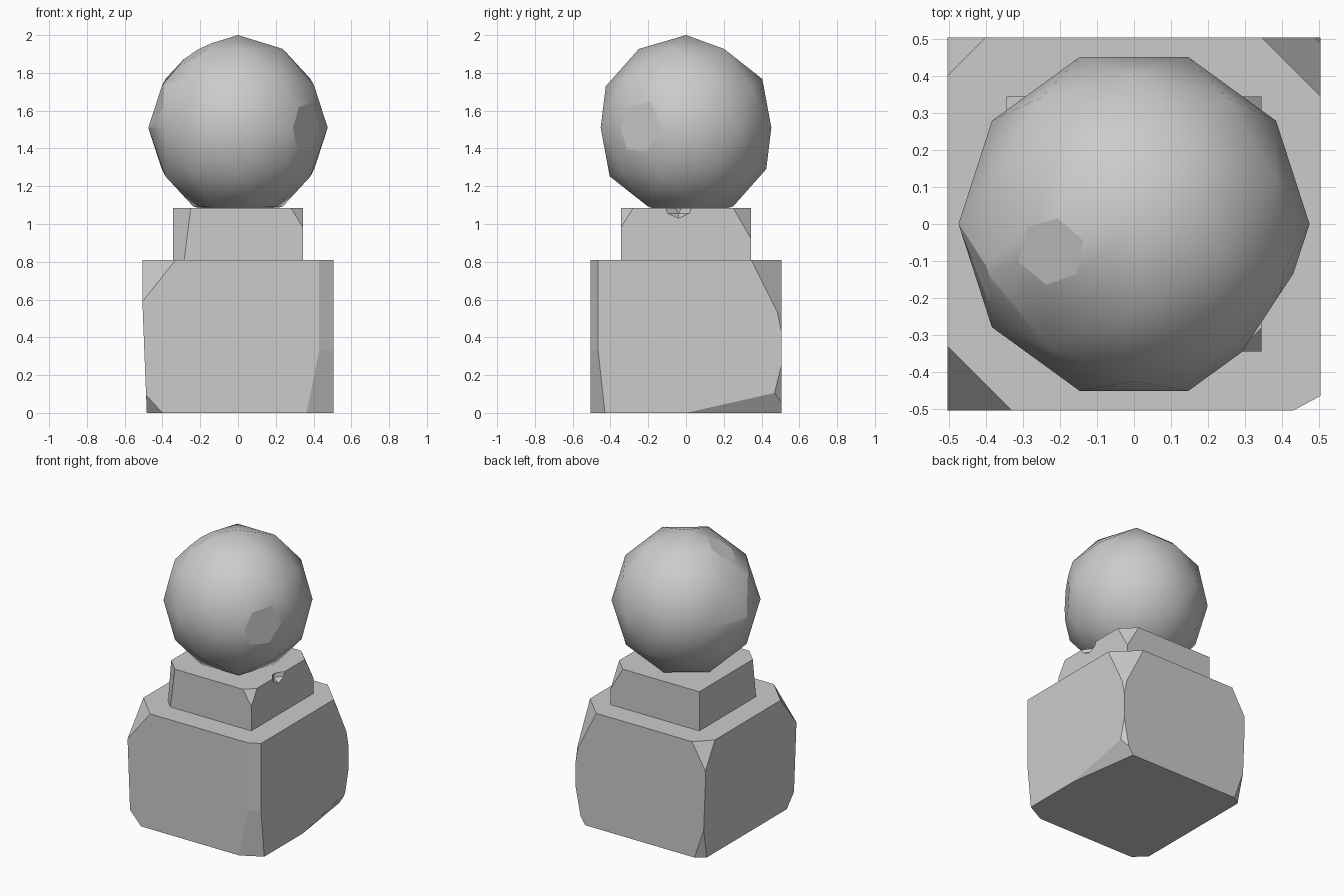
import bpy, bmesh
from mathutils import Vector, Matrix
from math import pi

if "Cube" in bpy.data.objects:
    bpy.data.objects.remove(bpy.data.objects["Cube"])

GREY = (0.6, 0.6, 0.6, 1.0)
stone = bpy.data.materials.new("grey stone")
stone.use_nodes = True
stone.diffuse_color = GREY
stone.node_tree.nodes["Principled BSDF"].inputs["Base Color"].default_value = GREY


def slice_off(bm, point, normal):
    """Remove everything beyond a plane and cap the cut with a crisp face."""
    geom = bm.verts[:] + bm.edges[:] + bm.faces[:]
    cut = bmesh.ops.bisect_plane(bm, geom=geom, dist=1e-5, plane_co=point,
                                 plane_no=normal, clear_outer=True)["geom_cut"]
    edges = [e for e in cut if isinstance(e, bmesh.types.BMEdge)]
    if edges:
        bmesh.ops.edgeloop_fill(bm, edges=edges)
        for e in edges:
            e.smooth = False


def chip(bm, centre, a, b, c):
    """Slice off the corner outside the plane through three points."""
    a, b, c = Vector(a), Vector(b), Vector(c)
    n = (b - a).cross(c - a).normalized()
    if n.dot(a - centre) < 0:
        n = -n
    slice_off(bm, a, n)


def block(half, z0, z1):
    bm = bmesh.new()
    bmesh.ops.create_cube(bm, size=1)
    bmesh.ops.scale(bm, vec=(2 * half, 2 * half, z1 - z0), verts=bm.verts)
    bmesh.ops.translate(bm, vec=(0, 0, (z0 + z1) / 2), verts=bm.verts)
    return bm, Vector((0, 0, (z0 + z1) / 2))


def finish(bm, name, smooth=False):
    bmesh.ops.recalc_face_normals(bm, faces=bm.faces)
    for f in bm.faces:
        f.smooth = smooth
    mesh = bpy.data.meshes.new(name)
    bm.to_mesh(mesh)
    bm.free()
    mesh.materials.append(stone)
    obj = bpy.data.objects.new(name, mesh)
    bpy.context.collection.objects.link(obj)
    return obj


# Base block with worn corners
H, T = 0.505, 0.81
bm, mid = block(H, 0, T)
base_chips = [
    # front right corner: top, worn side, bottom
    ((-0.33, -H, T), (-H, -0.33, T), (-H, -H, 0.59)),
    ((-H, 0, 0.56), (-H, 0.3, 0.56), (-0.483, 0, 0)),
    ((-0.4, -H, 0), (-0.483, -H, 0.09), (-0.483, -0.43, 0)),
    # front left edge
    ((H, -H, 0.7), (0.43, -H, 0.33), (H, -0.465, 0.33)),
    ((0.43, -H, 0), (0.43, -H, 0.33), (H, -0.465, 0.33)),
    # back left corner: top, below it, then bottom
    ((0.345, H, T), (H, 0.345, T), (0.48, 0.48, 0.59)),
    ((H, 0.46, 0.65), (0.46, H, 0.65), (H, H, 0.43)),
    ((H, H, 0.25), (H, 0.46, 0.07), (0.47, H, 0.07)),
    ((H, 0, 0), (H, 0.4, 0.09), (0.44, 0.45, 0)),
    # back right corner: top and bottom
    ((-0.4, H, T), (-H, 0.4, T), (-H, H, 0.63)),
    ((-0.42, H, 0), (-0.483, 0.46, 0), (-0.495, H, 0.22)),
]
for pts in base_chips:
    chip(bm, mid, *pts)
finish(bm, "base_block")

# Neck block
N, B, T = 0.345, 0.81, 1.085
bm, mid = block(N, B, T)
neck_chips = [
    ((-0.25, -N, T), (-0.285, -N, B), (-N, -0.25, T)),
    ((0.28, -N, T), (N, -0.28, T), (N, -N, 0.98)),
    ((0.25, N, T), (N, 0.25, T), (N, N, 0.92)),
]
for pts in neck_chips:
    chip(bm, mid, *pts)
neck = finish(bm, "neck_block")

# Small notch in the top edge of the neck
bm = bmesh.new()
bmesh.ops.create_icosphere(bm, subdivisions=1, radius=0.12,
                           matrix=Matrix.Translation((0.41, -0.04, 1.11)))
cutter = finish(bm, "notch_cutter")
cutter.hide_render = True
mod = neck.modifiers.new("notch", "BOOLEAN")
mod.operation, mod.object = "DIFFERENCE", cutter
result = bpy.data.meshes.new_from_object(
    neck.evaluated_get(bpy.context.evaluated_depsgraph_get()))
neck.modifiers.clear()
neck.data = result
bpy.data.objects.remove(cutter)

# Faceted ball with shallow flaked patches
R, CZ = 0.475, 1.51
bm = bmesh.new()
bmesh.ops.create_icosphere(bm, subdivisions=2, radius=R,
                           matrix=Matrix.Rotation(-pi / 2, 4, "Z"))
for direction, depth in [((0.38, -0.25, 0), 0.434),
                         ((-0.44, -0.13, 0.08), 0.448),
                         ((-0.24, -0.08, 0.4), 0.444)]:
    d = Vector(direction).normalized()
    slice_off(bm, d * depth, d)
bmesh.ops.scale(bm, vec=(1, 1, (2 - CZ) / R), verts=bm.verts)
bmesh.ops.translate(bm, vec=(0, 0, CZ), verts=bm.verts)
finish(bm, "ball", smooth=True)
